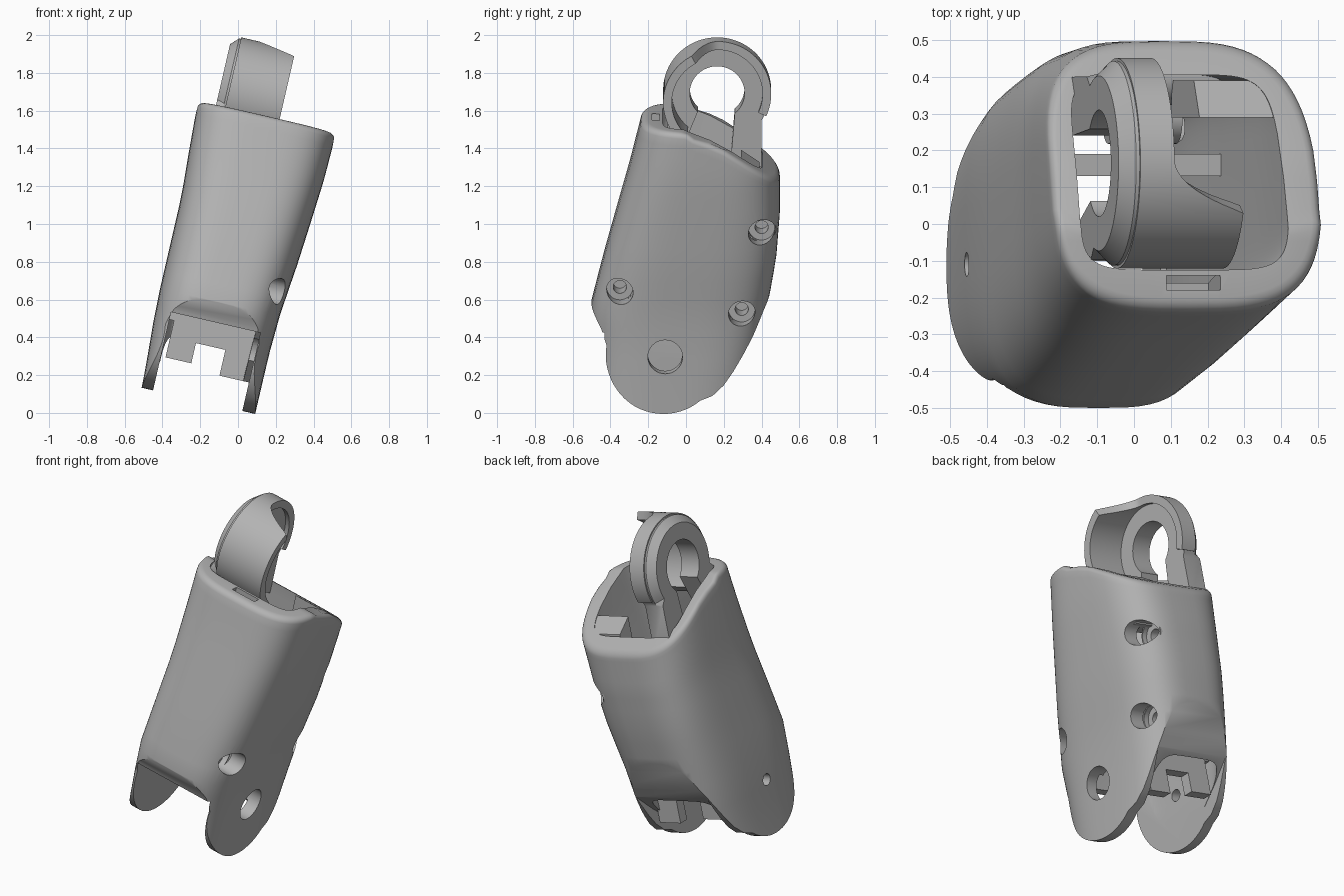
import bpy, bmesh
from math import sin, cos, pi, radians
from mathutils import Matrix

cube = bpy.data.objects.get("Cube")
if cube:
    bpy.data.objects.remove(cube)

TILT = Matrix.Rotation(radians(13), 4, 'Y')
gray = bpy.data.materials.new("plain gray")
gray.use_nodes = True
COLOR = (0.45, 0.45, 0.45, 1)
gray.diffuse_color = COLOR
gray.node_tree.nodes["Principled BSDF"].inputs["Base Color"].default_value = COLOR


def make(name, bm):
    bmesh.ops.recalc_face_normals(bm, faces=bm.faces)
    mesh = bpy.data.meshes.new(name)
    bm.to_mesh(mesh)
    bm.free()
    mesh.materials.append(gray)
    obj = bpy.data.objects.new(name, mesh)
    bpy.context.collection.objects.link(obj)
    return obj


def skin(name, rings, loop):
    """Quad skin over equal rings; loop joins the last ring to the first."""
    bm = bmesh.new()
    vs = [[bm.verts.new(p) for p in ring] for ring in rings]
    n = len(rings[0])
    for i in range(len(vs) if loop else len(vs) - 1):
        a, b = vs[i], vs[(i + 1) % len(vs)]
        for j in range(n):
            k = (j + 1) % n
            bm.faces.new((a[j], a[k], b[k], b[j]))
    if not loop:
        bm.faces.new(vs[0])
        bm.faces.new(vs[-1])
    return make(name, bm)


def prism(name, pts, lo, hi, axis="x"):
    """Extrude a side profile along x, or a front profile along y."""
    place = (lambda t, p: (t, p[0], p[1])) if axis == "x" else (lambda t, p: (p[0], t, p[1]))
    return skin(name, [[place(t, p) for p in pts] for t in (lo, hi)], False)


def arc(c, r, a0, a1, n):
    angles = [radians(a0 + (a1 - a0) * i / n) for i in range(n + 1)]
    return [(c[0] + r * cos(a), c[1] + r * sin(a)) for a in angles]


def pin(name, c, r, lo, hi):
    return prism(name, arc(c, r, 0, 350, 35), lo, hi)


def activate(obj):
    bpy.ops.object.select_all(action='DESELECT')
    obj.select_set(True)
    bpy.context.view_layer.objects.active = obj


def boolean(obj, tool, op="DIFFERENCE"):
    mod = obj.modifiers.new(op, "BOOLEAN")
    mod.object, mod.operation, mod.solver = tool, op, "EXACT"
    activate(obj)
    bpy.ops.object.modifier_apply(modifier=mod.name)
    bpy.data.objects.remove(tool)


def interp(table, t):
    if t <= table[0][0]:
        return table[0][1:]
    for a, b in zip(table, table[1:]):
        if t <= b[0]:
            f = (t - a[0]) / (b[0] - a[0])
            return tuple(p + (q - p) * f for p, q in zip(a[1:], b[1:]))
    return table[-1][1:]


# Shell: height, front, back, right side, left side
SECTIONS = [(0, -.5, .31, -.525, .09), (.2, -.5, .36, -.535, .09),
            (.37, -.5, .4, -.545, .092), (.55, -.5, .433, -.55, .1),
            (.7, -.463, .46, -.55, .115), (.83, -.43, .48, -.55, .129),
            (1.05, -.37, .497, -.55, .147), (1.3, -.3, .497, -.565, .166),
            (1.6, -.225, .48, -.58, .174)]
RIM = [(-.3, 1.57), (0, 1.555), (.06, 1.51), (.15, 1.495), (.25, 1.43), (.5, 1.26)]
WALL = (.11, -.09, .07, -.1)


def section(level, inset, drop, power, n=72):
    """Rounded-box ring; levels above 1 are stretched to follow the rim."""
    ring = []
    for i in range(n):
        c, s = cos(2 * pi * i / n), sin(2 * pi * i / n)
        w = level
        for _ in range(3):
            f, b, r, l = (v + inset * k for v, k in zip(interp(SECTIONS, w), WALL))
            x = (r + l) / 2 + (l - r) / 2 * abs(c) ** (2 / power) * (1 if c > 0 else -1)
            y = (f + b) / 2 + (b - f) / 2 * abs(s) ** (2 / power) * (1 if s > 0 else -1)
            top = interp(RIM, y)[0] - drop
            w = level if level <= 1 else 1 + (level - 1) * (top - 1)
        ring.append((x, y, w))
    return ring


LEVELS = [-.05, .1, .2, .3, .37, .46, .55, .64, .73, .83, .92, 1, 1.2, 1.4, 1.6, 1.8, 1.92]
rings = [section(v, 0, .03, 3.3) for v in LEVELS]
for k in range(5):
    a = k / 4 * pi / 2
    rings.append(section(2, .3 * (1 - cos(a)), .03 * (1 - sin(a)), 3.3))
rings += [section(v, 1, 0, 6) for v in [2] + LEVELS[::-1]]
shell = skin("shell", rings, True)

# Side outline that shapes the two ears and the front lip
outline = arc((-.12, .32), .305, 170, 310, 24) + [
    (.14, .11), (.2, .165), (.25, .235), (.31, .335), (.36, .43), (.415, .555),
    (.7, 1.1), (.7, 1.8), (-.7, 1.8), (-.7, .87), (-.52, .58), (-.45, .46)]
boolean(shell, prism("outline_tool", outline, -1, 1), "INTERSECT")

# Gap between the ears, arched at front and back
gap = [(-.8, -.2), (-.8, .44), (-.2, .44), (.1, .17), (.2, .25), (.8, .8), (.8, -.2)]
boolean(shell, prism("gap_tool", gap, -.465, .02))

# Hinge holes and slot in the front rim
HINGE = (-.11, .325)
boolean(shell, pin("wide_hole_tool", HINGE, .092, -.2, .4))
boolean(shell, pin("narrow_hole_tool", HINGE, .033, -.9, -.2))
boolean(shell, prism("slot_tool", [(-.18, 1.42), (-.14, 1.42), (-.14, 1.8), (-.18, 1.8)], -.27, -.12))

# Screw recesses, each sunk into a tubular post
parts = [shell]
for i, c in enumerate([(.4, 1.0), (.295, .555), (-.35, .675)]):
    post = pin(f"screw_post_{i + 1}", c, .077, -.2, -.01)
    for obj in (shell, post):
        boolean(obj, pin("recess_tool", c, .07, -.04, .5))
        boolean(obj, pin("bore_tool", c, .035, -.16, .5))
    parts.append(post)

# Inner divider with two hanging tabs
divider = [(-.49, .9), (-.49, .4), (-.44, .4), (-.44, .2), (-.3, .2), (-.3, .31),
           (-.14, .31), (-.14, .17), (0, .17), (0, .4), (.04, .5), (.04, .9)]
parts.append(prism("inner_divider", divider, .13, .19, "y"))

# Solid corner that narrows the top opening
corner = [(.29, 1.06), (.29, 1.398), (.39, 1.33), (.39, 1.06)]
parts.append(prism("opening_corner", corner, -.14, .075))

# Horseshoe flange standing in the top opening, chamfered on its outer edge
CENTER = (.165, 1.655)
horseshoe = (arc(CENTER, .278, -32, 200, 52) + [(-.1, 1.4), (.0, 1.4)]
             + arc(CENTER, .145, 225, -50, 44) + [(.24, 1.33), (.4, 1.25)])
flange = prism("hook_flange", horseshoe, -.48, -.36)
bm = bmesh.new()
bm.from_mesh(flange.data)
rim_edges = [e for e in bm.edges if all(
    v.co.x < -.47 and (v.co.y - CENTER[0]) ** 2 + (v.co.z - CENTER[1]) ** 2 > .05
    and v.co.z > 1.45 for v in e.verts)]
bmesh.ops.bevel(bm, geom=rim_edges, offset=.04, segments=1, affect='EDGES')
bm.to_mesh(flange.data)
bm.free()
parts.append(flange)

# Curved band, wide at the front and sweeping to a tip over the top
band = []
for i in range(97):
    deg = -25 + 255 * i / 96
    f = min(max((deg - 88) / 30, 0), 1)
    edge = -.335 + .2 * f * f
    c, s = cos(radians(deg)), sin(radians(deg))
    band.append([(u, CENTER[0] + r * c, CENTER[1] + r * s)
                 for r, u in ((.24, -.43), (.286, -.43), (.286, edge), (.24, edge))])
parts.append(skin("hook_band", band, False))

# Lean every part and shade it
for obj in parts:
    obj.matrix_world = TILT
    activate(obj)
    bpy.ops.object.shade_smooth_by_angle(angle=radians(32))
